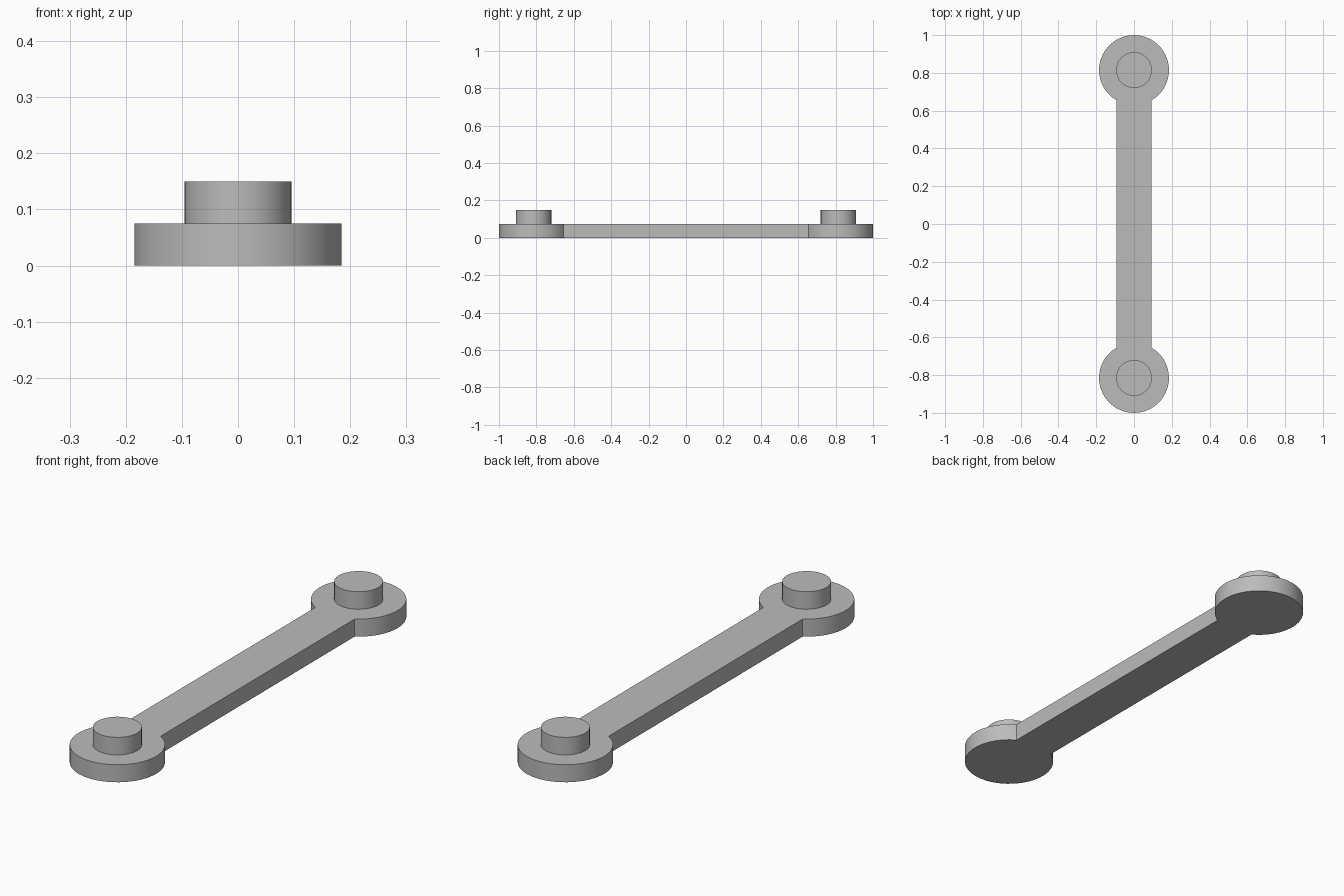
import bpy
import bmesh
from math import asin, cos, sin, pi, radians

cube = bpy.data.objects.get("Cube")
if cube:
    bpy.data.objects.remove(cube, do_unlink=True)

END_Y = 0.815        # centre of each round end
END_R = 0.185
BAR_HALF = 0.093
PLATE_H = 0.075
PIN_R = 0.095
PIN_TOP = 0.15
SEGMENTS = 32

grey = bpy.data.materials.new("plain grey")
grey.use_nodes = True
colour = (0.5, 0.5, 0.5, 1)
grey.diffuse_color = colour
grey.node_tree.nodes["Principled BSDF"].inputs["Base Color"].default_value = colour


def finish(obj):
    obj.data.materials.clear()
    obj.data.materials.append(grey)
    bpy.ops.object.select_all(action="DESELECT")
    obj.select_set(True)
    bpy.context.view_layer.objects.active = obj
    bpy.ops.object.shade_smooth_by_angle(angle=radians(30))


# Link plate: two round ends joined by a straight bar, as one extruded outline
neck = asin(BAR_HALF / END_R)
outline = []
for side in (1, -1):
    for i in range(SEGMENTS + 1):
        a = -pi / 2 + neck + (2 * pi - 2 * neck) * i / SEGMENTS
        outline.append((side * END_R * cos(a), side * (END_Y + END_R * sin(a)), 0))

bm = bmesh.new()
base = bm.faces.new([bm.verts.new(p) for p in outline])
extruded = bmesh.ops.extrude_face_region(bm, geom=[base], use_keep_orig=True)
top = [v for v in extruded["geom"] if isinstance(v, bmesh.types.BMVert)]
bmesh.ops.translate(bm, verts=top, vec=(0, 0, PLATE_H))
bmesh.ops.recalc_face_normals(bm, faces=bm.faces)
mesh = bpy.data.meshes.new("link_plate")
bm.to_mesh(mesh)
bm.free()
plate = bpy.data.objects.new("link_plate", mesh)
bpy.context.collection.objects.link(plate)
finish(plate)

# Round pins standing on the two ends
for name, y in (("front_pin", -END_Y), ("back_pin", END_Y)):
    bpy.ops.mesh.primitive_cylinder_add(
        vertices=SEGMENTS, radius=PIN_R, depth=PIN_TOP - PLATE_H,
        location=(0, y, (PIN_TOP + PLATE_H) / 2))
    pin = bpy.context.object
    pin.name = name
    finish(pin)
